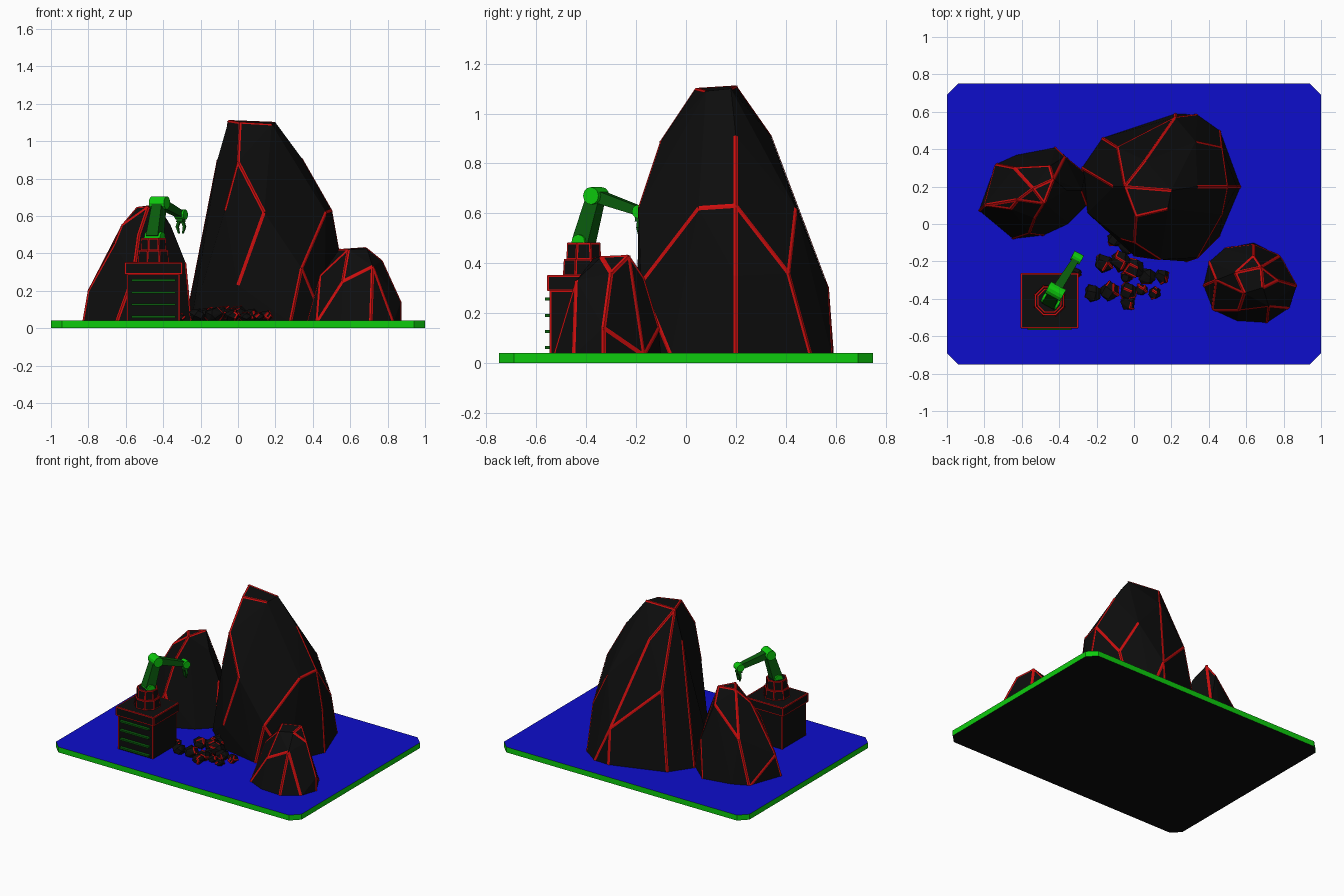
import bpy, bmesh, math, random
from mathutils import Vector

if "Cube" in bpy.data.objects:
    bpy.data.objects.remove(bpy.data.objects["Cube"])

random.seed(4)


def material(name, rgb):
    m = bpy.data.materials.new(name)
    m.diffuse_color = (*rgb, 1)
    m.use_nodes = True
    m.node_tree.nodes["Principled BSDF"].inputs["Base Color"].default_value = m.diffuse_color
    return m


BLACK = material("black", (0.004, 0.004, 0.004))
RED = material("red", (0.6, 0.004, 0.004))
BLUE = material("blue", (0.004, 0.004, 0.6))
GREEN = material("green", (0.004, 0.6, 0.004))
DARK = material("dark green", (0.003, 0.11, 0.004))


def finish(bm, name, *mats):
    mesh = bpy.data.meshes.new(name)
    bm.to_mesh(mesh)
    bm.free()
    for m in mats:
        mesh.materials.append(m)
    ob = bpy.data.objects.new(name, mesh)
    bpy.context.collection.objects.link(ob)
    return ob


def hull(points):
    bm = bmesh.new()
    for p in points:
        bm.verts.new(p)
    res = bmesh.ops.convex_hull(bm, input=bm.verts[:])
    junk = {v for v in res["geom_interior"] + res["geom_unused"]
            if isinstance(v, bmesh.types.BMVert)}
    bmesh.ops.delete(bm, geom=list(junk), context='VERTS')
    bmesh.ops.dissolve_limit(bm, angle_limit=math.radians(5),
                             verts=bm.verts[:], edges=bm.edges[:])
    bmesh.ops.recalc_face_normals(bm, faces=bm.faces[:])
    bm.normal_update()
    return bm


def veined(name, points, width, min_angle=0.2, keep=1.0, lift=0.0025):
    """Convex block in black with thin red strips along its sharp edges."""
    bm = hull(points)
    strips = []
    for e in bm.edges:
        a, b = (v.co.copy() for v in e.verts)
        if len(e.link_faces) != 2 or max(a.z, b.z) < 0.045:
            continue
        if e.calc_face_angle() < min_angle or random.random() > keep:
            continue
        normals = [f.normal.copy() for f in e.link_faces]
        ridge = (normals[0] + normals[1]).normalized() * lift * 1.3
        for f, n in zip(e.link_faces, normals):
            t = n.cross((b - a).normalized())
            if t.dot(f.calc_center_median() - a) < 0:
                t = -t
            side = t * width + n * lift
            quad = [a + ridge, b + ridge, b + side, a + side]
            if (quad[1] - quad[0]).cross(quad[2] - quad[1]).dot(n) < 0:
                quad.reverse()
            strips.append(quad)
    for quad in strips:
        face = bm.faces.new([bm.verts.new(p) for p in quad])
        face.material_index = 1
    return finish(bm, name, BLACK, RED)


def block(x0, x1, y0, y1, z0, z1):
    return [(x, y, z) for x in (x0, x1) for y in (y0, y1) for z in (z0, z1)]


def ring(cx, cy, r, z, n=8):
    return [(cx + r * math.cos(2 * math.pi * (i + .5) / n),
             cy + r * math.sin(2 * math.pi * (i + .5) / n), z) for i in range(n)]


# Base plate: blue top, green rim, black underside
c = 0.06
outline = [(sx * x, sy * y) for sx in (-1, 1) for sy in (-1, 1)
           for x, y in ((1, .75 - c), (1 - c, .75))]
bm = hull([(x, y, z) for x, y in outline for z in (0, 0.04)])
for f in bm.faces:
    f.material_index = 0 if f.normal.z > .5 else 2 if f.normal.z < -.5 else 1
finish(bm, "base_plate", BLUE, GREEN, BLACK)

# Large rock
G = 0.03
ground = [(-.17, .46), (.22, .59), (.34, .585), (.46, .5), (.57, .2), (.46, -.06),
          (.28, -.2), (-.02, -.14), (-.25, .06), (-.28, .3)]
veined("large_rock", [(x, y, G) for x, y in ground] + [
    (-.05, .2, 1.11), (.01, .04, 1.1), (.18, .08, 1.09), (.2, .18, 1.1),
    (-.11, .2, .9), (0, -.1, .89), (.34, .2, .91), (.06, .34, .91), (.25, .31, .88),
    (.14, -.19, .62), (.47, .05, .62), (.5, .2, .63), (-.07, -.08, .63),
    (-.09, .41, .6), (.33, .44, .62), (.34, -.18, .32), (.55, .2, .35),
    (0, -.17, .23), (.47, .41, .36), (.22, .57, .3), (-.25, .25, .2)],
    0.009, 0.24, 0.75)

# Left rock
ground = [(-.83, .07), (-.74, .32), (-.63, .37), (-.42, .41), (-.26, .27),
          (-.25, .1), (-.35, 0), (-.48, -.06), (-.65, -.08)]
veined("left_rock", [(x, y, G) for x, y in ground] + [
    (-.54, .19, .645), (-.43, .24, .66), (-.48, .11, .65), (-.62, .13, .55),
    (-.36, .18, .55), (-.45, .31, .56), (-.53, .03, .5), (-.28, .18, .35),
    (-.66, .08, .45), (-.64, .3, .35), (-.8, .1, .2), (-.56, -.05, .28),
    (-.37, .36, .3)], 0.009, 0.22, 0.8)

# Right rock
ground = [(.37, -.33), (.4, -.2), (.48, -.13), (.64, -.1), (.78, -.17), (.87, -.33),
          (.83, -.45), (.71, -.53), (.55, -.52), (.42, -.46)]
veined("right_rock", [(x, y, G) for x, y in ground] + [
    (.54, -.26, .42), (.68, -.23, .43), (.69, -.34, .425), (.59, -.37, .42),
    (.77, -.3, .36), (.64, -.17, .34), (.56, -.46, .25), (.72, -.44, .33),
    (.44, -.3, .28), (.87, -.33, .14), (.64, -.11, .14)], 0.009, 0.22, 0.8)

# Rubble: x, y, radius
rubble = [(-.1, -.08, .045), (-.04, -.12, .05), (-.16, -.21, .055), (-.07, -.2, .06),
          (0, -.24, .06), (.07, -.28, .05), (.15, -.28, .042), (-.04, -.28, .035),
          (-.22, -.37, .05), (-.13, -.36, .055), (-.03, -.36, .05), (-.03, -.42, .045),
          (.04, -.35, .035), (.11, -.37, .035), (-.31, -.26, .03)]
for i, (x, y, r) in enumerate(rubble):
    pts = []
    for k in range(14):
        z = 1 - 2 * (k + .5) / 14
        a = k * 2.4 + random.uniform(-.3, .3)
        s = math.sqrt(1 - z * z)
        pts.append((x + r * s * math.cos(a), y + r * s * math.sin(a),
                    .04 + r * .6 + r * .75 * z))
    veined(f"rubble_{i + 1}", pts, 0.006, 0.5, 0.2)

# Machine housing, lid and turntable
CX, CY = -.452, -.41
veined("housing", block(-.592, -.312, -.545, -.275, G, .29), .005)
veined("housing_lid", block(-.605, -.3, -.555, -.265, .29, .35), .005)
veined("turntable_base", ring(CX, CY, .087, .35) + ring(CX, CY, .083, .415), .005)
veined("turntable", ring(CX, CY, .072, .415) + ring(CX, CY, .069, .48), .005)

# Vent slats on the housing front
for i in range(4):
    finish(hull(block(-.57, -.335, -.566, -.54, .055 + .065 * i, .067 + .065 * i)),
           f"vent_slat_{i + 1}", DARK)

# Robot arm: tapered links and round joints sharing one swing axis
AXIS = Vector((.88, -.475, 0)).normalized()
shoulder, elbow, wrist = (Vector(p) for p in (
    (-.445, -.41, .485), (-.42, -.36, .67), (-.305, -.18, .607)))


def link(name, a, b, w0, w1, mat, axis=AXIS):
    up = (b - a).normalized().cross(axis).normalized()
    finish(hull([p + axis * i * w + up * j * w
                 for p, w in ((a, w0), (b, w1)) for i in (-1, 1) for j in (-1, 1)]),
           name, mat)


def joint(name, p, r, half, sides=12):
    up = Vector((0, 0, 1))
    across = AXIS.cross(up)
    finish(hull([p + AXIS * s * half + r * (up * math.sin(t) + across * math.cos(t))
                 for s in (-1, 1) for t in (2 * math.pi * k / sides for k in range(sides))]),
           name, GREEN)


link("lower_arm", shoulder, elbow, .036, .029, DARK)
link("upper_arm", elbow, wrist, .025, .018, DARK)
joint("shoulder_joint", shoulder, .03, .048)
joint("elbow_joint", elbow, .035, .046)
joint("wrist_joint", wrist, .027, .028)

# Gripper: palm with two bent fingers
palm = wrist + Vector((0, 0, -.04))
link("gripper_palm", wrist, palm, .016, .019, DARK)
for s in (-1, 1):
    knuckle = palm + AXIS * s * .022 + Vector((0, 0, -.025))
    tip = palm + AXIS * s * .012 + Vector((0, 0, -.06))
    link(f"finger_upper_{s}", palm + AXIS * s * .012, knuckle, .008, .007, DARK)
    link(f"finger_tip_{s}", knuckle, tip, .007, .004, DARK)
